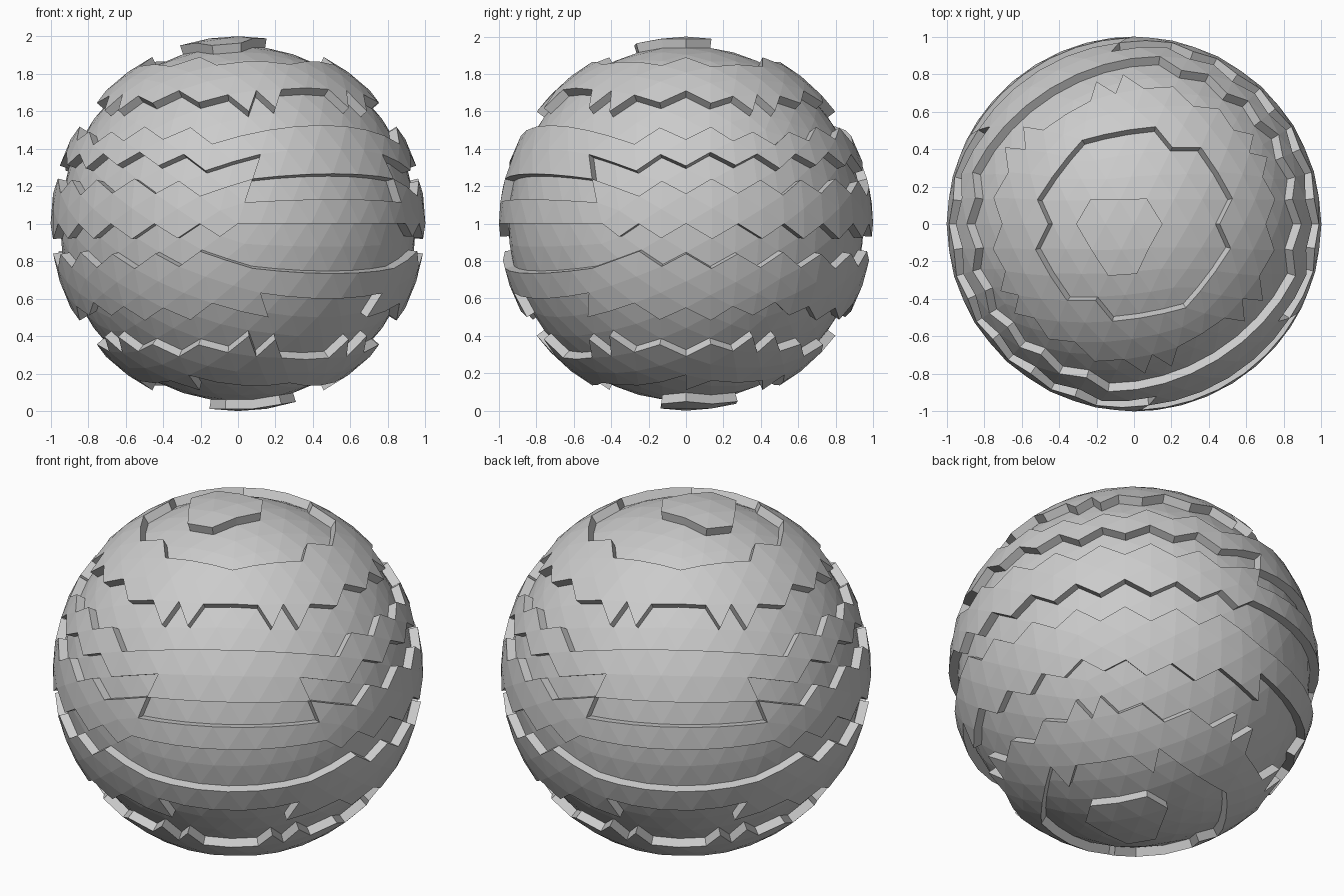
import bpy, bmesh, math
from mathutils import Vector, Matrix

if "Cube" in bpy.data.objects:
    bpy.data.objects.remove(bpy.data.objects["Cube"])

LOW, HIGH = 0.95, 1.0
# heights (relative to centre) of the raised bands
STRAIGHT = [(0.70, 0.87), (0.25, 0.52), (0.0, 0.12), (-0.37, -0.25), (-0.87, -0.70)]
ZIGZAG = [(0.66, 0.855), (0.335, 0.475), (-0.035, 0.19), (-0.46, -0.19), (-0.85, -0.66)]
AZ = math.radians(-58.28)

def is_raised(c):
    # the four base triangles lying along the equator have straight rows
    u = abs(c.x * math.cos(AZ) + c.y * math.sin(AZ))
    v = abs(-c.x * math.sin(AZ) + c.y * math.cos(AZ))
    inside = 0.447 * u - 0.724 * v - 0.276 * abs(c.z) > 0
    return any(a < c.z < b for a, b in (STRAIGHT if inside else ZIGZAG))

# faceted core ball, turned so an edge of the base solid is on top
bm = bmesh.new()
bmesh.ops.create_icosphere(bm, subdivisions=4, radius=1.0,
                           matrix=Matrix.Rotation(math.pi / 2, 4, 'X'))
raised = {f for f in bm.faces if is_raised(f.calc_center_median().normalized())}

# hexagonal caps at both poles
for s in (1, -1):
    tip = Vector((-0.08, -0.05, 1.0)) * s
    centre = min(bm.faces, key=lambda f: (f.calc_center_median() - tip).length)
    for v in centre.verts:
        raised.update(v.link_faces)

for v in bm.verts:
    v.co = v.co.normalized() * LOW

# push the bands outward
geo = bmesh.ops.extrude_face_region(bm, geom=list(raised))['geom']
for v in geo:
    if isinstance(v, bmesh.types.BMVert):
        v.co = v.co.normalized() * HIGH
left = [f for f in raised if f.is_valid]
if left:
    bmesh.ops.delete(bm, geom=left, context='FACES')
bmesh.ops.recalc_face_normals(bm, faces=bm.faces)
bmesh.ops.translate(bm, verts=bm.verts, vec=(0, 0, 1))

me = bpy.data.meshes.new("banded_ball")
bm.to_mesh(me)
bm.free()
bpy.context.collection.objects.link(bpy.data.objects.new("banded_ball", me))
